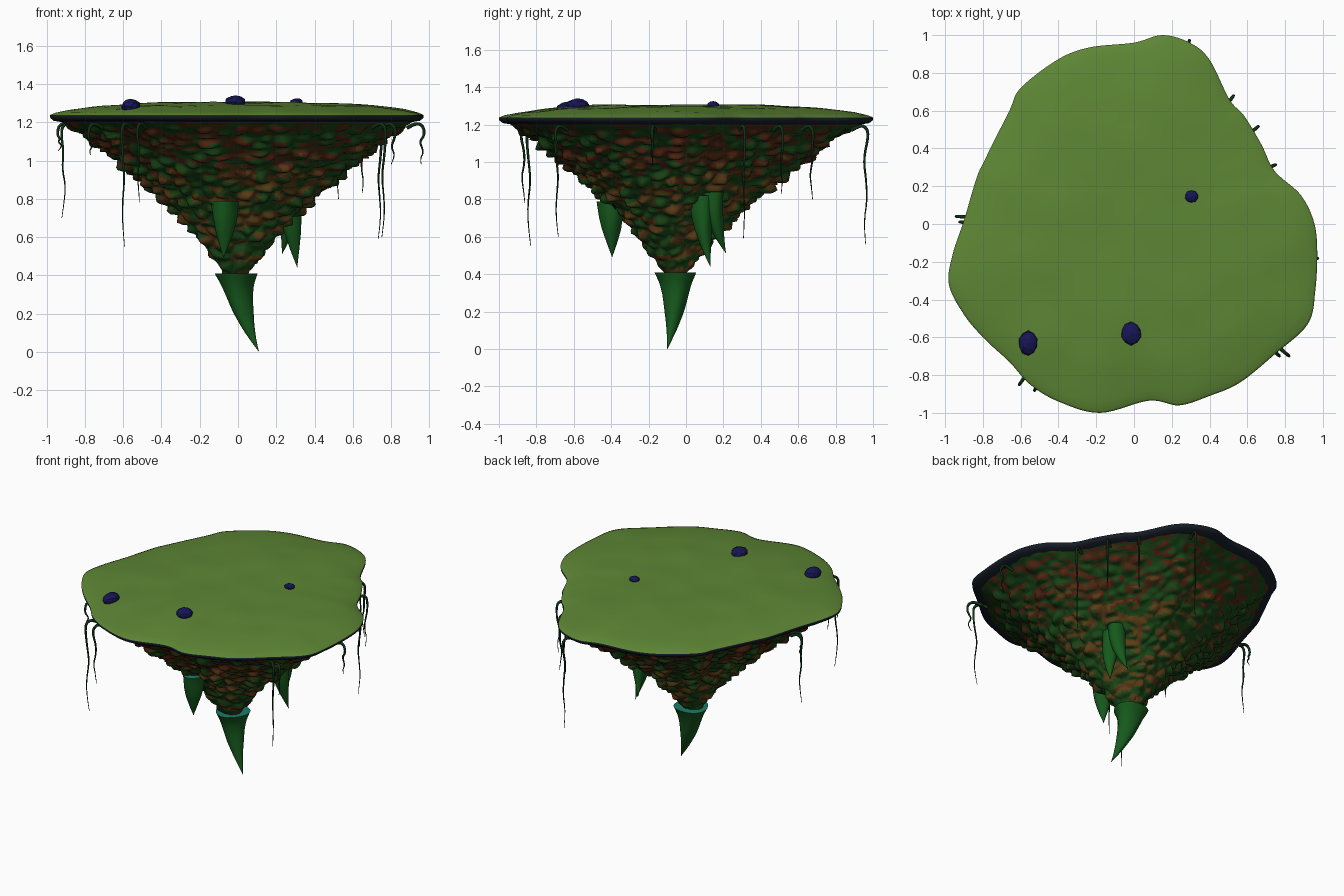
import bpy, math, random
from mathutils import Vector, noise

if "Cube" in bpy.data.objects:
    bpy.data.objects.remove(bpy.data.objects["Cube"])

random.seed(4)


def material(name, rgb):
    m = bpy.data.materials.new(name)
    m.diffuse_color = (*rgb, 1)
    m.use_nodes = True
    m.node_tree.nodes["Principled BSDF"].inputs["Base Color"].default_value = m.diffuse_color
    return m


GRASS = material("grass", (0.11, 0.24, 0.035))
EDGE = material("dark_edge", (0.008, 0.012, 0.02))
RED = material("red_soil", (0.08, 0.018, 0.006))
BROWN = material("brown_soil", (0.10, 0.045, 0.008))
MOSS = material("moss", (0.01, 0.06, 0.008))
HORN = material("spike_green", (0.008, 0.10, 0.012))
TEAL = material("spike_cap", (0.01, 0.20, 0.14))
STONE = material("blue_stone", (0.008, 0.008, 0.09))
VINE = material("vine", (0.005, 0.03, 0.01))


def add_mesh(name, verts, faces, mats, smooth=True):
    me = bpy.data.meshes.new(name)
    me.from_pydata(verts, [], faces)
    for m in mats:
        me.materials.append(m)
    for p in me.polygons:
        p.use_smooth = smooth
    ob = bpy.data.objects.new(name, me)
    bpy.context.collection.objects.link(ob)
    return ob


def bridge(n, rings, flip=False):
    """Quads between consecutive rings of n vertices."""
    faces = []
    for k in range(rings - 1):
        for i in range(n):
            j = (i + 1) % n
            f = (k * n + i, k * n + j, (k + 1) * n + j, (k + 1) * n + i)
            faces.append(f[::-1] if flip else f)
    return faces


def interp(table, t):
    for (a, va), (b, vb) in zip(table, table[1:]):
        if (a <= t <= b) or (b <= t <= a):
            return va + (vb - va) * (t - a) / (b - a)
    return table[-1][1]


# island outline seen from above, smoothed with a closed Catmull-Rom spline
OUT = [(.97, -.13), (.96, -.35), (.92, -.53), (.745, -.69), (.56, -.84), (.40, -.91),
       (.24, -.96), (.08, -.935), (-.18, -1), (-.40, -.94), (-.55, -.85), (-.66, -.73),
       (-.79, -.61), (-.90, -.48), (-.98, -.32), (-.96, -.16), (-.90, .02), (-.835, .24),
       (-.79, .34), (-.66, .60), (-.60, .72), (-.405, .87), (-.235, .935), (0, .96),
       (.15, 1), (.295, .96), (.40, .87), (.505, .66), (.585, .57), (.675, .42),
       (.745, .28), (.88, .157), (.95, .02)][::-1]
SUB = 7
outline = []
for i in range(len(OUT)):
    a, b, c, d = (Vector(OUT[(i + k) % len(OUT)]) for k in (-1, 0, 1, 2))
    for s in range(SUB):
        t = s / SUB
        outline.append(0.5 * (2 * b + (c - a) * t + (2 * a - 5 * b + 4 * c - d) * t * t
                              + (3 * b - a - 3 * c + d) * t ** 3))
N = len(outline)

# grass top: gently domed, with a thin lip curling under
TOP = [(0, 1.305), (.5, 1.302), (.75, 1.285), (.9, 1.265), (.97, 1.25), (1, 1.238)]
steps = [.02] + [.06 * k for k in range(1, 16)] + [.94, .97, .99, 1]
verts = []
for f in steps:
    for p in outline:
        bump = .008 * noise.noise(Vector((p.x * f * 4, p.y * f * 4, 0)))
        verts.append((p.x * f, p.y * f, interp(TOP, f) + bump * min(1, (1 - f) * 8)))
for f, z in ((.998, 1.222), (.98, 1.208), (.93, 1.20)):
    verts += [(p.x * f, p.y * f, z) for p in outline]
faces = bridge(N, len(steps) + 3, True) + [tuple(range(N))]
top = add_mesh("grass_top", verts, faces, [GRASS, EDGE])
for p in top.data.polygons:
    p.material_index = 1 if (len(steps) - 1) * N <= p.index < (len(steps) + 2) * N else 0

# rocky underside: tapering rings broken up by shingle-like cells
PROFILE = [(1.215, .96), (1.13, .82), (.97, .615), (.79, .40), (.70, .305),
           (.56, .18), (.42, .075), (.38, .04)]
LEVELS = 85
low = Vector((-.01, -.06))
verts = []
for k in range(LEVELS):
    z = 1.215 + (.38 - 1.215) * k / (LEVELS - 1)
    f = interp(PROFILE, z)
    for p in outline:
        q = low * (1 - f) + p * f
        rough = min(1, k / 8) * min(1, .3 + f * 2)
        d = noise.voronoi(Vector((q.x * 10, q.y * 10, z * 17)))[0]
        push = (.06 * min(d[1] - d[0], .7) - .012) * rough
        out = (q - low).normalized() * push
        verts.append((q.x + out.x, q.y + out.y, z - push * .6))
rock = add_mesh("rocky_underside", verts,
                bridge(N, LEVELS, True) + [tuple(range((LEVELS - 1) * N, LEVELS * N))],
                [RED, BROWN, MOSS])
for p in rock.data.polygons:
    c = p.center
    n = noise.noise(Vector((c.x * 9, c.y * 9, c.z * 22)))
    h = (c.z - .4) / .8
    if n > -.1 + .2 * h or p.normal.z < -.85:
        p.material_index = 2
    else:
        p.material_index = 0 if h + n * .5 > .6 else 1


# hanging spikes: bent cones with a flat flared top
def spike(name, start, ctrl, tip, radius, table):
    n, rings, vs = 20, 18, []
    a, b, c = Vector(start), Vector(ctrl), Vector(tip)
    for k in range(rings):
        t = k / (rings - 1)
        p = a * (1 - t) ** 2 + b * 2 * t * (1 - t) + c * t * t
        r = radius * max(interp(table, t), .005)
        for i in range(n):
            g = 2 * math.pi * i / n
            w = 1 + .06 * math.sin(3 * g + k * .2)
            vs.append((p.x + r * w * math.cos(g), p.y + r * w * math.sin(g), p.z))
    fs = bridge(n, rings, True) + [tuple(range(n)), tuple(range(n * rings - n, n * rings))[::-1]]
    ob = add_mesh(name, vs, fs, [HORN, TEAL])
    cap = ob.data.polygons[n * (rings - 1)]
    cap.material_index, cap.use_smooth = 1, False


SLIM = [(0, 1), (.05, .92), (.15, .76), (.3, .62), (.5, .48), (.75, .25), (1, 0)]
FULL = [(0, 1), (.1, .94), (.3, .85), (.5, .69), (.75, .37), (1, 0)]
spike("bottom_spike", (-.01, -.05, .41), (.0, -.05, .21), (.11, -.10, 0), .112, SLIM)
spike("front_spike", (-.07, -.40, .79), (-.07, -.40, .64), (-.075, -.395, .49), .074, FULL)
spike("right_spike", (.26, .085, .82), (.28, .08, .63), (.31, .13, .44), .065, FULL)
spike("right_rear_spike", (.27, .145, .84), (.27, .14, .66), (.23, .215, .51), .06, FULL)

# small stones on the grass
for name, loc, size in (("left_stone", (-.56, -.63, 1.283), (.05, .065, .04)),
                        ("front_stone", (-.015, -.58, 1.305), (.055, .06, .035)),
                        ("rear_stone", (.305, .145, 1.305), (.036, .032, .02))):
    bpy.ops.mesh.primitive_ico_sphere_add(subdivisions=2, radius=1, location=loc)
    ob = bpy.context.object
    ob.name, ob.scale = name, size
    ob.data.materials.append(STONE)
    for v in ob.data.vertices:
        v.co *= 1 + .12 * noise.noise(v.co * 2 + Vector(loc) * 5)

# thin vines hanging from the rim: end x, y and lowest z
VINES = [(-.91, .01, .70), (-.93, .04, 1.05), (-.60, -.84, .55), (-.52, -.87, .78),
         (.76, -.69, .60), (.81, -.69, .98), (.96, -.18, .98), (.29, .96, .56),
         (.52, .67, .80), (.65, .51, .83), (.74, .31, .59), (-.77, -.60, 1.03)]
cu = bpy.data.curves.new("hanging_vines", "CURVE")
cu.dimensions = "3D"
cu.bevel_depth, cu.bevel_resolution = .011, 1
cu.use_fill_caps = True
cu.materials.append(VINE)
for x, y, z in VINES:
    path = [(.92, 1.17), (.97, 1.20), (1.01, 1.18), (1.015, 1.13)]
    drop = 1.13 - z
    path += [(1.0 + .012 * math.sin(k * 2 + x * 9), 1.13 - drop * k / 5) for k in range(1, 6)]
    s = cu.splines.new("NURBS")
    s.points.add(len(path) - 1)
    s.order_u, s.use_endpoint_u, s.resolution_u = 3, True, 3
    for k, (f, h) in enumerate(path):
        s.points[k].co = (x * f, y * f, min(h, 1.2), 1)
        s.points[k].radius = 1 - .85 * k / (len(path) - 1)
vines = bpy.data.objects.new("hanging_vines", cu)
bpy.context.collection.objects.link(vines)
